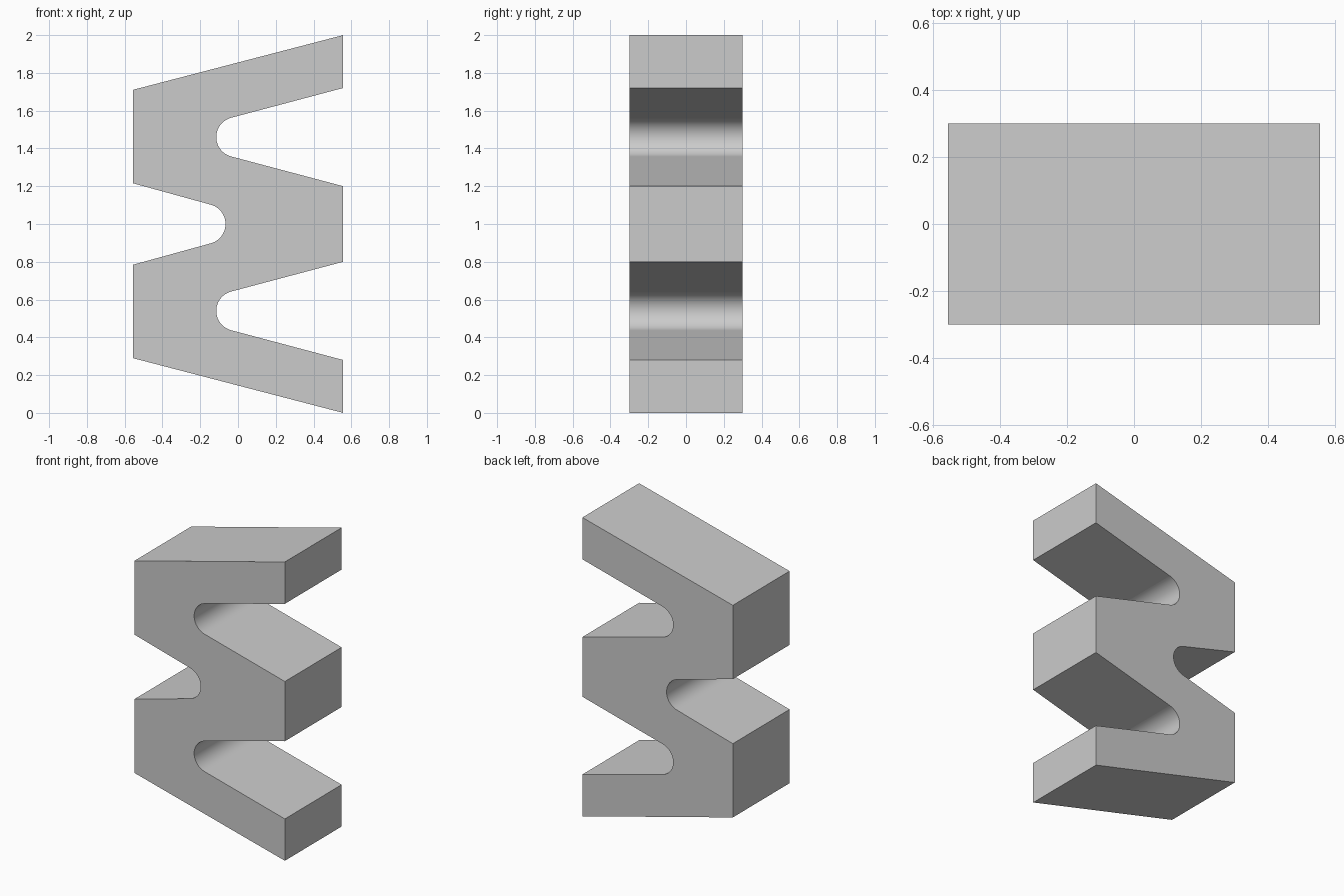
import bpy, bmesh, math
from mathutils import Vector

cube = bpy.data.objects.get("Cube")
if cube:
    bpy.data.objects.remove(cube, do_unlink=True)

grey = bpy.data.materials.new("plain grey")
grey.use_nodes = True
colour = (0.6, 0.6, 0.6, 1)
grey.diffuse_color = colour
grey.node_tree.nodes["Principled BSDF"].inputs["Base Color"].default_value = colour

HALF_W, HALF_D = 0.557, 0.3
RADIUS = 0.106
SLOPE = math.radians(14.5)


def notch(side, z, depth, mouth, steps=24):
    """Rounded tapering slot open on one side, listed from bottom to top."""
    centre = depth + side * RADIUS
    pts = [(side * HALF_W, z - mouth)]
    sweep = math.pi / 2 - SLOPE
    for i in range(steps + 1):
        a = -sweep + 2 * sweep * i / steps
        pts.append((centre - side * RADIUS * math.cos(a), z + RADIUS * math.sin(a)))
    return pts + [(side * HALF_W, z + mouth)]


# Zigzag outline: up the right side, then down the left side
outline = [(HALF_W, 0)]
for z in (0.54, 1.46):
    outline += notch(1, z, -0.115, 0.26)
outline += [(HALF_W, 2), (-HALF_W, 1.71)]
outline += reversed(notch(-1, 1.0, -0.066, 0.216))
outline += [(-HALF_W, 0.29)]

# Extrude the outline from front to back
bm = bmesh.new()
front = bm.faces.new([bm.verts.new((x, -HALF_D, z)) for x, z in outline])
result = bmesh.ops.extrude_face_region(bm, geom=[front], use_keep_orig=True)
back = [v for v in result["geom"] if isinstance(v, bmesh.types.BMVert)]
bmesh.ops.translate(bm, verts=back, vec=Vector((0, 2 * HALF_D, 0)))
bmesh.ops.recalc_face_normals(bm, faces=bm.faces)
mesh = bpy.data.meshes.new("zigzag_block")
bm.to_mesh(mesh)
bm.free()
mesh.materials.append(grey)

block = bpy.data.objects.new("zigzag_block", mesh)
bpy.context.collection.objects.link(block)
bpy.ops.object.select_all(action="DESELECT")
block.select_set(True)
bpy.context.view_layer.objects.active = block
bpy.ops.object.shade_smooth_by_angle(angle=math.radians(30))
# Keep the shallow bends at the slot roots soft and the flat walls flat
for face in mesh.polygons:
    if face.area > 0.1:
        face.use_smooth = False
